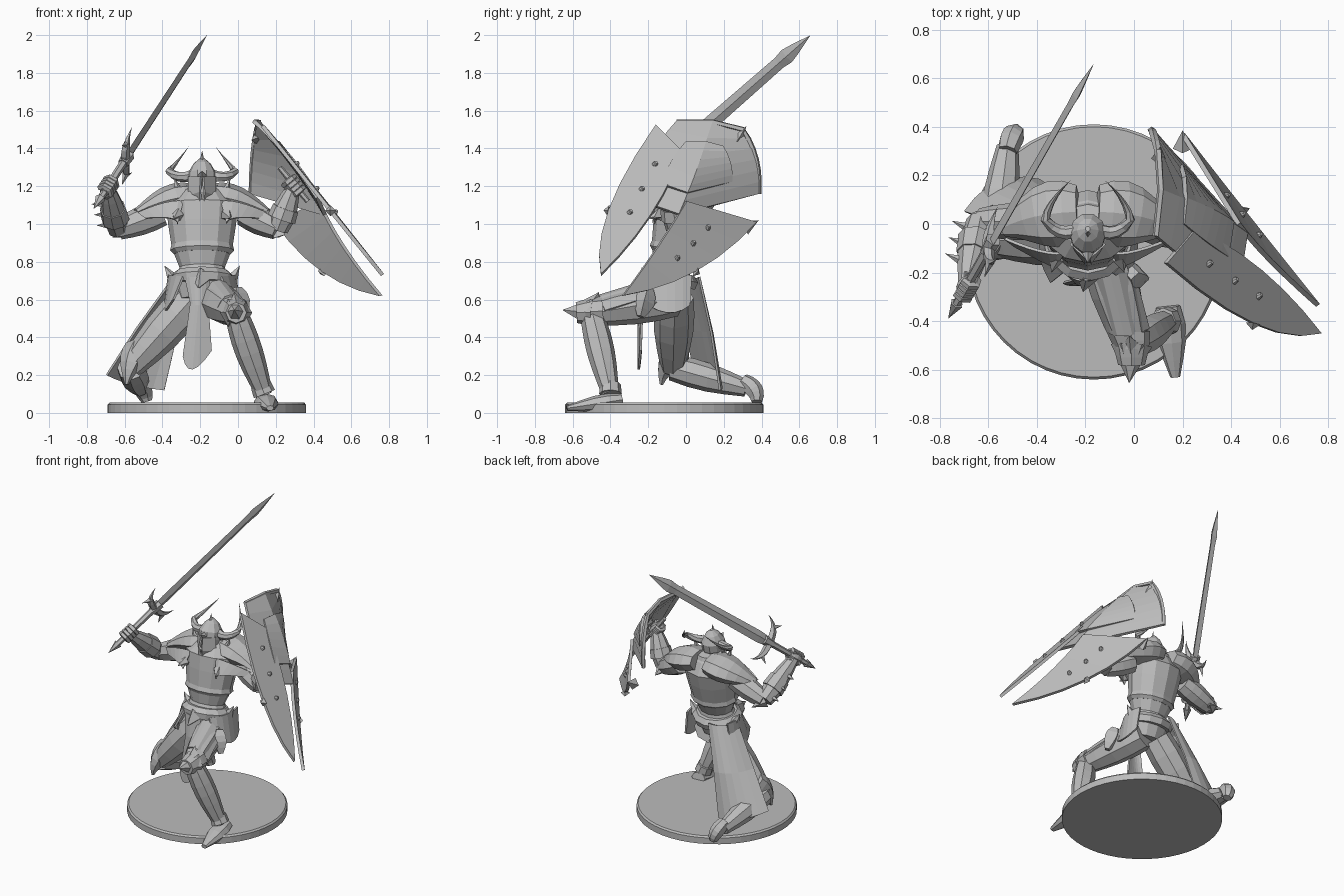
import bpy, bmesh, math
from mathutils import Vector

default_cube = bpy.data.objects.get("Cube")
if default_cube:
    bpy.data.objects.remove(default_cube)

steel = bpy.data.materials.new("steel_grey")
steel.use_nodes = True
steel.diffuse_color = (.5, .5, .5, 1)
shader = steel.node_tree.nodes["Principled BSDF"]
shader.inputs["Base Color"].default_value = steel.diffuse_color
MIDDLE = -.19  # body centre line
SIDES = {"right": -1, "left": 1}


def at(x, y, z):
    return Vector((x, y, z))


def finish(name, bm):
    bmesh.ops.remove_doubles(bm, verts=bm.verts, dist=.001)
    bmesh.ops.recalc_face_normals(bm, faces=bm.faces)
    mesh = bpy.data.meshes.new(name)
    bm.to_mesh(mesh)
    bm.free()
    mesh.materials.append(steel)
    part = bpy.data.objects.new(name, mesh)
    bpy.context.collection.objects.link(part)
    return part


def tube(name, rings, sides=8, ref=None):
    """Loft of elliptical rings (point, width, depth) along a path."""
    points = [ring[0] for ring in rings]
    whole = (points[-1] - points[0]).normalized()
    if ref is None:
        ref = at(0, 0, 1) if abs(whole.y) > .75 else at(0, 1, 0)
    bm = bmesh.new()
    loops = []
    for i, (point, width, depth) in enumerate(rings):
        after = points[min(i + 1, len(points) - 1)]
        before = points[max(i - 1, 0)]
        forward = (after - before).normalized()
        across = ref.cross(forward).normalized()
        outward = forward.cross(across)
        loop = []
        for k in range(sides):
            angle = math.tau * k / sides
            offset = across * width * math.cos(angle) + outward * depth * math.sin(angle)
            loop.append(bm.verts.new(point + offset))
        loops.append(loop)
    for low, high in zip(loops, loops[1:]):
        for k in range(sides):
            n = (k + 1) % sides
            bm.faces.new((low[k], low[n], high[n], high[k]))
    bm.faces.new(loops[0])
    bm.faces.new(loops[-1])
    return finish(name, bm)


def bend(start, via, end, steps=6):
    """Points of a parabola from start through via to end."""
    pull = via * 2 - (start + end) / 2
    fractions = [i / steps for i in range(steps + 1)]
    return [start.lerp(pull, t).lerp(pull.lerp(end, t), t) for t in fractions]


def limb(name, path, start, end, bulge=.2, flat=1, sides=8, ref=None):
    """Tapering tube, swelling halfway along its path."""
    rings = []
    for i, point in enumerate(path):
        t = i / (len(path) - 1)
        r = (start + (end - start) * t) * (1 + bulge * math.sin(math.pi * t))
        rings.append((point, r, r * flat))
    return tube(name, rings, sides, ref)


def bone(name, start, end, *shape, **options):
    return limb(name, bend(start, (start + end) / 2, end, 4), *shape, **options)


def spike(name, base, tip, radius, sides=5):
    return bone(name, base, tip, radius, 0, 0, sides=sides)


def stack(name, levels, depth=.8, y=-.07, lean=.2, sides=12):
    """Body section from (height, half width) levels, leaning back as it rises."""
    tube(name, [(at(MIDDLE, y + lean * (z - .8), z), w, w * depth) for z, w in levels], sides)


def sheet(name, edges, thickness=.012):
    """Sheet through neighbouring edge curves."""
    bm = bmesh.new()
    rows = [[bm.verts.new(p) for p in edge] for edge in edges]
    for a, b in zip(rows, rows[1:]):
        for k in range(len(a) - 1):
            bm.faces.new((a[k], a[k + 1], b[k + 1], b[k]))
    part = finish(name, bm)
    solid = part.modifiers.new("thickness", "SOLIDIFY")
    solid.thickness, solid.offset = thickness, 0


def fist(name, centre, axis):
    across = axis.cross(at(0, 1, 0)).normalized()
    outward = axis.cross(across)
    bone(name + "_palm", centre - axis * .05, centre + axis * .05, .025, .025, .6)
    for i in range(4):
        middle = centre + axis * (i - 1.5) * .025
        curl = [middle + (across * math.cos(a) + outward * math.sin(a)) * .036 for a in range(6)]
        limb(name + "_finger", curl, .015, .013, sides=5, ref=axis)


# Round base
floor = at(-.165, -.115, 0)
top = floor + at(0, 0, .055)
tube("base_disc", [(floor, .525, .525), (floor.lerp(top, .8), .525, .525), (top, .515, .515)], 48)

# Torso, belt and neck guard
stack("torso", [(.6, .12), (.7, .15), (.77, .12), (.87, .16), (1, .18), (1.1, .19), (1.17, .12), (1.2, .06)])
stack("chest_rim", [(.84, .15), (.86, .17), (.9, .16)])
stack("belt", [(.68, .16), (.72, .17), (.75, .14)], depth=.9)
stack("collar", [(1.1, .16), (1.2, .09)])
spike("belt_buckle", at(MIDDLE, -.2, .72), at(MIDDLE - .02, -.28, .66), .06, 4)

# Helmet with crest and brow
stack("helmet", [(1.07, .02), (1.14, .055), (1.22, .075), (1.27, .075), (1.32, .045), (1.35, .01)],
      depth=1.1, y=-.13, sides=10)
spike("helmet_crest", at(MIDDLE, -.05, 1.3), at(MIDDLE, -.03, 1.39), .02, 4)
spike("helmet_brow", at(MIDDLE, -.1, 1.25), at(MIDDLE, -.16, 1.28), .035, 4)

# Mirrored armour and horns
for side, sign in SIDES.items():
    def beside(x, y, z):
        return at(MIDDLE + sign * x, y, z)

    mantle = bend(beside(.04, .05, 1.15), beside(.2, .03, 1.12), beside(.35, -.02, 1.06))
    limb(side + "_pauldron", mantle, .065, .02, .7, flat=1.7)
    sheet(side + "_pauldron_flap", [bend(beside(.1, -.12, 1.12), beside(.2, -.11, 1.11), beside(.34, -.06, 1.06)),
                                    bend(beside(.13, -.17, 1), beside(.17, -.16, 1.03), beside(.3, -.09, 1.03))])
    spike(side + "_collar_spike", beside(.11, -.04, 1.13), beside(.15, -.03, 1.25), .035)
    spike(side + "_chest_spike", beside(.13, -.14, 1.05), beside(.15, -.2, 1.03), .035)
    spike(side + "_hip_spike", beside(.15, -.06, .7), beside(.2, -.06, .78), .04)
    sheet(side + "_tasset", [bend(beside(.16, .03, .73), beside(.17, -.1, .73), beside(.1, -.2, .72)),
                             bend(beside(.18, .02, .57), beside(.2, -.1, .53), beside(.15, -.24, .6))])
    horn_root = bend(beside(.05, -.03, 1.26), beside(.12, -.03, 1.25), beside(.175, .02, 1.28), 4)
    horn_end = bend(beside(.175, .02, 1.28), beside(.14, .1, 1.32), beside(.07, .18, 1.41), 5)
    limb(side + "_horn", horn_root + horn_end[1:], .03, 0, .2, sides=7, ref=at(0, .3, 1))
    sheet(side + "_cheek_guard", [[beside(.005, -.14, 1.25), beside(.01, -.16, 1.17), beside(.005, -.15, 1.08)],
                                  [beside(.07, -.08, 1.25), beside(.07, -.08, 1.15), beside(.04, -.08, 1.1)]])

# Sword frame, from pommel to tip
pommel, tip = at(-.765, -.39, 1.08), at(-.165, .66, 2)
blade_way = (tip - pommel).normalized()
guard_way = blade_way.cross(at(-1, 0, 0).cross(blade_way)).cross(blade_way).normalized()
flat_way = blade_way.cross(guard_way)


def along(t, side=0):
    return pommel.lerp(tip, t) + guard_way * side


# Arms: shoulder, elbow, hand, elbow spike tip
right_hand, left_hand = along(.125), at(.295, -.08, 1.2)
arms = {"right": (at(-.4, .01, 1.06), at(-.635, .01, .97), right_hand, at(-.58, .08, .93)),
        "left": (at(.03, .01, 1.06), at(.21, -.05, .97), left_hand, at(.22, .04, .93))}
for side, (shoulder, elbow, hand, point) in arms.items():
    bone(side + "_upper_arm", shoulder, elbow, .07, .055)
    bone(side + "_forearm", elbow, hand, .055, .033, .45)
    bone(side + "_cuff", elbow.lerp(hand, .25), elbow.lerp(hand, .5), .076, .07, 0)
    spike(side + "_elbow_spike", elbow, point, .05)
for t in (.1, .35, .6):
    base = arms["right"][1].lerp(right_hand, t) - at(.04, 0, 0)
    spike("right_arm_spike", base, base + at(-.07, .03, 0), .022)
fist("right_hand", right_hand, blade_way)
grip_ends = at(.22, -.07, 1.3), at(.37, -.07, 1.12)
fist("left_hand", left_hand, (grip_ends[1] - grip_ends[0]).normalized())
bone("shield_grip", *grip_ends, .014, .014, sides=6)

# Sword
spike("sword_pommel", along(.06), pommel, .028, 6)
bone("sword_grip", along(.05), along(.27), .018, .022, 0, sides=6)
bone("sword_collar", along(.26), along(.31), .028, .034, 0, sides=6)
blade = [(.28, .03), (.34, .04), (.84, .034), (.88, .042), (.92, .03), (1, 0)]
tube("sword_blade", [(along(t), w, w * .4) for t, w in blade], 4, flat_way)
for sign in SIDES.values():
    quillon = bend(along(.28), along(.29, sign * .1), along(.34, sign * .16))
    limb("sword_guard", quillon, .025, 0, .5, sides=5, ref=flat_way)
    spike("guard_barb", quillon[3], along(.25, sign * .14), .02, 4)

# Shield: curved upper plate and two long blades
front_edge = bend(at(.09, -.05, 1.54), at(.25, -.18, 1.37), at(.42, -.3, 1.14))
ridge = bend(at(.11, .14, 1.54), at(.31, .05, 1.28), at(.46, -.04, 1.05))
back_edge = bend(at(.1, .3, 1.5), at(.08, .37, 1.34), at(.07, .385, 1.16))
outward = at(.02, .01, .016)
sheet("shield_upper", [front_edge, ridge, back_edge], .02)
limb("shield_rim", [front_edge[0], ridge[0]] + back_edge, .014, .014, sides=5, ref=at(1, .1, .5))
centre = ridge[3]
sheet("shield_emblem", [[centre.lerp(p, .55) + outward * .6 for p in edge] for edge in (front_edge, ridge, back_edge)],
      .02)

front_tip, back_tip = at(.765, -.45, .73), at(.757, -.335, .62)
blades = {"front": (bend(at(.13, -.16, 1.52), at(.49, -.41, 1.07), front_tip),
                    bend(at(.25, -.02, 1.38), at(.52, -.19, 1.04), front_tip)),
          "back": (bend(at(.2, .37, 1.01), at(.45, .05, .75), back_tip),
                   bend(at(.43, 0, 1.12), at(.56, -.15, .88), back_tip))}
for side, (outer, inner) in blades.items():
    sheet(f"shield_{side}_blade", [outer, inner], .02)
    for a, b in list(zip(outer, inner))[1:4]:
        middle = (a + b) / 2
        bone("shield_stud", middle, middle + outward, .016, .008, sides=8)
    spike(f"shield_{side}_barb", outer[3], outer[3] + (outer[3] - inner[3]) * .12, .03, 4)
spike("shield_top_spike", back_edge[0] - at(0, .03, .06), at(.11, .32, 1.52), .03, 4)
spike("shield_corner_spike", blades["back"][0][0] - at(0, .06, .03), at(.2, .385, 1.02), .04, 4)

# Left leg, stepping forward
hip, knee, ankle = at(-.14, -.06, .61), at(-.01, -.5, .53), at(.14, -.4, .1)
bone("left_thigh", hip, knee, .1, .07)
limb("left_shin", bend(knee, at(.06, -.45, .32), ankle), .06, .045, .4)
bone("left_boot_cuff", ankle + at(-.02, 0, .05), ankle, .055, .06, 0)
bone("left_foot", ankle + at(0, .06, -.03), at(.17, -.63, .025), .05, .02, .7, flat=.7)
sheet("left_thigh_plate", [bend(at(-.19, -.2, .62), at(-.1, -.2, .7), at(0, -.2, .61)),
                           bend(at(-.11, -.44, .54), at(-.04, -.46, .62), at(.06, -.43, .54))])
bone("left_knee_cup", knee + at(0, .06, .01), knee - at(0, .08, 0), .075, .055, .1)
spike("left_knee_guard", knee, at(-.02, -.655, .545), .085, 6)
spike("left_knee_fin", knee + at(0, 0, .05), at(-.02, -.46, .64), .04, 4)

# Right leg, trailing low
hip, knee, ankle = at(-.24, -.06, .61), at(-.57, -.07, .24), at(-.52, .32, .13)
bone("right_thigh", hip, knee, .1, .065, .25)
bone("right_shin", knee, ankle, .07, .045, .3)
limb("right_knee_guard", bend(at(-.53, -.03, .34), at(-.57, -.1, .25), at(-.59, -.13, .15)), .07, .01, .4, sides=6)
limb("right_foot", bend(ankle + at(0, -.02, .04), at(-.5, .36, .12), at(-.48, .375, .06)), .04, .03, .4, sides=7)

# Back cloth over the trailing leg, front cloth and pouch
cloth_top = bend(at(-.23, .07, .72), at(-.31, .04, .71), at(-.36, -.08, .69))
cloth_hem = bend(at(-.39, .18, .12), at(-.56, .17, .15), at(-.695, .05, .2))
cloth_fold = [a.lerp(b, .5) + at(-.01, .01, 0) for a, b in zip(cloth_top, cloth_hem)]
sheet("back_cloth", [cloth_top, cloth_fold, cloth_hem])
sheet("front_cloth", [bend(at(-.28, -.2, .72), at(-.21, -.23, .72), at(-.15, -.2, .72)),
                      bend(at(-.25, -.23, .58), at(-.21, -.25, .57), at(-.16, -.23, .58)),
                      bend(at(-.29, -.24, .3), at(-.24, -.25, .23), at(-.14, -.24, .33))])
bone("belt_pouch", at(-.01, -.2, .66), at(.03, -.24, .51), .03, .02, 1.2, sides=4)
